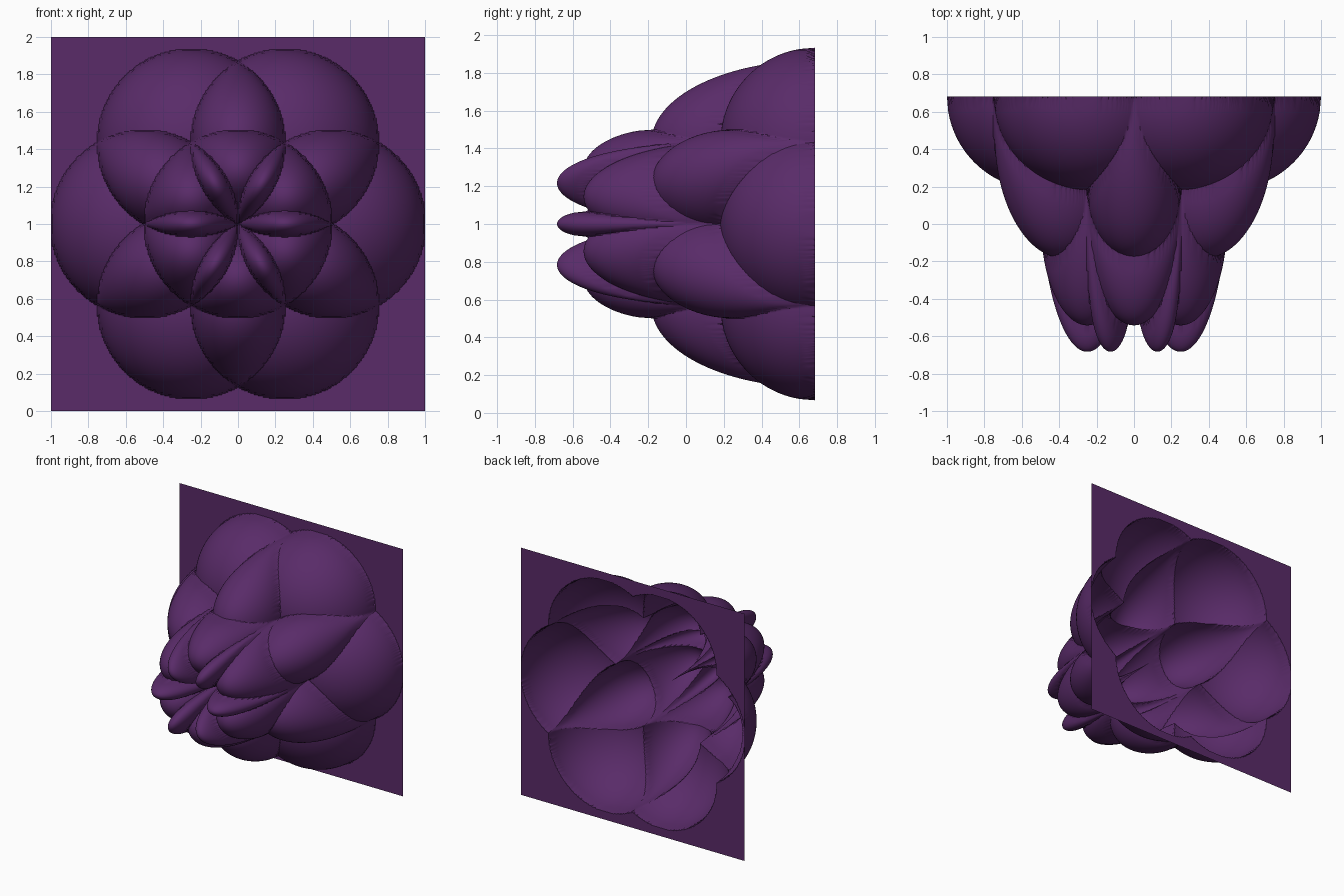
import bpy, bmesh, math

if "Cube" in bpy.data.objects:
    bpy.data.objects.remove(bpy.data.objects["Cube"])

R = 0.5          # radius of every dome
N = 300          # grid resolution
BACK = 0.683     # y of the flat backing sheet

# Seven overlapping circles: one in the middle, six around it
centres = [(0.0, 0.0)] + [(R * math.cos(math.radians(60 * k)),
                           R * math.sin(math.radians(60 * k))) for k in range(6)]


def relief(x, z):
    """Stacked height of all the hemispherical domes over a point."""
    return sum(math.sqrt(max(0.0, R * R - (x - cx) ** 2 - (z - cz) ** 2))
               for cx, cz in centres)


# Square sheet, stood upright and pushed forward by the relief
bm = bmesh.new()
bmesh.ops.create_grid(bm, x_segments=N, y_segments=N, size=1.0)
for v in bm.verts:
    x, z = v.co.x, v.co.y
    v.co = (x, BACK - relief(x, z), z + 1.0)
bm.normal_update()

mesh = bpy.data.meshes.new("rosette_relief_panel")
bm.to_mesh(mesh)
bm.free()
panel = bpy.data.objects.new("rosette_relief_panel", mesh)
bpy.context.collection.objects.link(panel)

# Purple finish
mat = bpy.data.materials.new("purple")
mat.diffuse_color = (0.10, 0.024, 0.14, 1.0)
mat.use_nodes = True
mat.node_tree.nodes["Principled BSDF"].inputs["Base Color"].default_value = mat.diffuse_color
mesh.materials.append(mat)

# Smooth domes with crisp creases
bpy.context.view_layer.objects.active = panel
panel.select_set(True)
bpy.ops.object.shade_smooth_by_angle(angle=math.radians(30))
